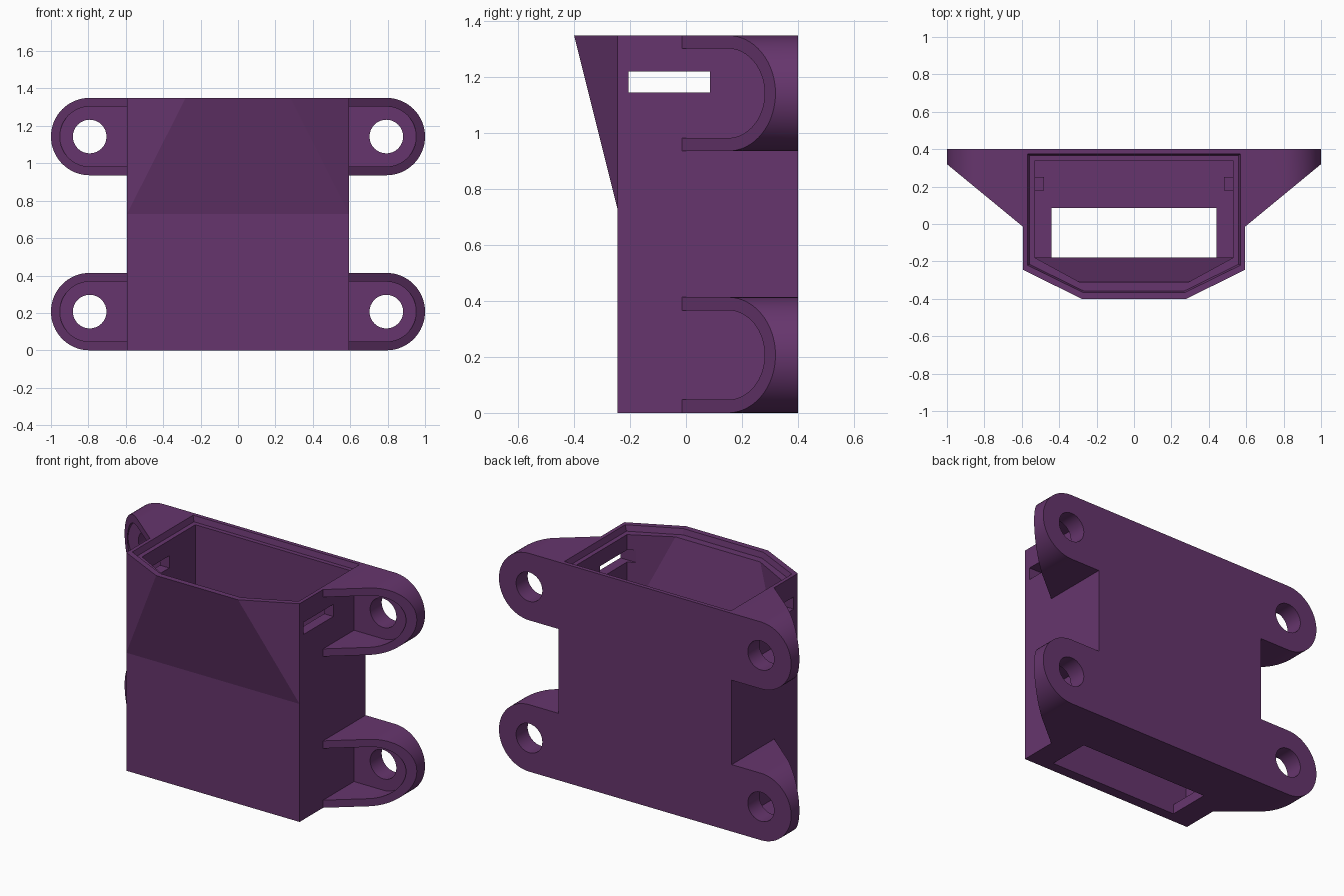
import bpy, bmesh, math
from mathutils import Vector

if "Cube" in bpy.data.objects:
    bpy.data.objects.remove(bpy.data.objects["Cube"])

purple = bpy.data.materials.new("purple plastic")
purple.diffuse_color = (0.133, 0.036, 0.153, 1)
purple.use_nodes = True
purple.node_tree.nodes["Principled BSDF"].inputs["Base Color"].default_value = purple.diffuse_color

W, BACK, FRONT, TOP = 0.593, 0.4, -0.245, 1.35
EAR_X, EAR_R, HOLE_R = 0.793, 0.207, 0.09


def finish(name, bm):
    bmesh.ops.recalc_face_normals(bm, faces=bm.faces)
    me = bpy.data.meshes.new(name)
    bm.to_mesh(me)
    bm.free()
    me.materials.append(purple)
    ob = bpy.data.objects.new(name, me)
    bpy.context.collection.objects.link(ob)
    return ob


def hull(name, pts):
    bm = bmesh.new()
    for p in pts:
        bm.verts.new(p)
    bmesh.ops.convex_hull(bm, input=bm.verts)
    loose = [v for v in bm.verts if not v.link_faces]
    bmesh.ops.delete(bm, geom=loose, context='VERTS')
    bmesh.ops.dissolve_limit(bm, angle_limit=0.01, verts=bm.verts, edges=bm.edges)
    return finish(name, bm)


def corners(x0, x1, y0, y1, z0, z1):
    return [(x, y, z) for x in (x0, x1) for y in (y0, y1) for z in (z0, z1)]


def box(name, *dims):
    return hull(name, corners(*dims))


def flare(name, w, y, z0, z1, nose_w, nose_y):
    """Upper block whose front edge leans out to a narrower nose."""
    return hull(name, corners(-w, w, y, 0.2, z0, z1) + [(-nose_w, nose_y, z1), (nose_w, nose_y, z1)])


def prism(name, pts, y0, y1, slope=None):
    """Extrude an (x, z) outline along y, optionally trimmed by a sloping plane."""
    bm = bmesh.new()
    f = bm.faces.new([bm.verts.new((x, y0, z)) for x, z in pts])
    ext = bmesh.ops.extrude_face_region(bm, geom=[f])
    new = [v for v in ext["geom"] if isinstance(v, bmesh.types.BMVert)]
    bmesh.ops.translate(bm, verts=new, vec=(0, y1 - y0, 0))
    bmesh.ops.recalc_face_normals(bm, faces=bm.faces)
    if slope:
        co, no = slope
        geom = bm.verts[:] + bm.edges[:] + bm.faces[:]
        cut = bmesh.ops.bisect_plane(bm, geom=geom, plane_co=co, plane_no=no, clear_outer=True)
        edges = [e for e in cut["geom_cut"] if isinstance(e, bmesh.types.BMEdge)]
        bmesh.ops.contextual_create(bm, geom=edges)
    return finish(name, bm)


def combine(target, tool, op):
    mod = target.modifiers.new(op, 'BOOLEAN')
    mod.object, mod.operation, mod.solver = tool, op, 'EXACT'
    bpy.context.view_layer.objects.active = target
    bpy.ops.object.modifier_apply(modifier=mod.name)
    bpy.data.objects.remove(tool)


def tab(side, x0, zc, r, n=32):
    """Outline of a tab with a round outer end."""
    arc = [(-math.pi / 2 + math.pi * i / n) for i in range(n + 1)]
    pts = [(x0, zc - r)] + [(EAR_X + r * math.cos(a), zc + r * math.sin(a)) for a in arc] + [(x0, zc + r)]
    return [(side * x, z) for x, z in pts]


# Housing: straight box with the upper front flaring out
body = box("housing", -W, W, FRONT, BACK, 0, TOP)
combine(body, flare("front_flare", W, FRONT, 0.73, TOP, 0.28, -0.4), 'UNION')

# Four mounting ears: sloped rim, pocket and screw hole
for side in (-1, 1):
    for zc in (EAR_R, TOP - EAR_R):
        slope = (Vector((side * W, -0.015, 0)), Vector((side * 0.335, -0.407, 0)))
        ear = prism("ear", tab(side, 0.56, zc, EAR_R), -0.1, BACK, slope)
        combine(ear, prism("pocket", tab(side, W, zc, 0.16), -0.2, 0.287), 'DIFFERENCE')
        ring = [(side * EAR_X + HOLE_R * math.cos(a), zc + HOLE_R * math.sin(a))
                for a in (math.tau * i / 32 for i in range(32))]
        combine(ear, prism("hole", ring, 0.1, 0.5), 'DIFFERENCE')
        combine(body, ear, 'UNION')

# Inner cavity following the flare
cavity = box("cavity", -0.53, 0.53, -0.18, 0.34, 0.06, TOP + 0.01)
combine(cavity, flare("cavity_flare", 0.53, -0.18, 0.77, TOP + 0.01, 0.27, -0.322), 'UNION')
combine(body, cavity, 'DIFFERENCE')

# Lid recess around the top, slightly tapered
lip = [(-0.57, 0.375), (-0.57, -0.22), (-0.275, -0.365), (0.275, -0.365), (0.57, -0.22), (0.57, 0.375)]
combine(body, hull("lid_recess", [(x * s, y * s, z) for x, y in lip
                                  for s, z in ((0.98, TOP - 0.035), (1, TOP), (1, TOP + 0.02))]), 'DIFFERENCE')

# Floor opening and the strap slot through both sides
combine(body, box("floor_opening", -0.44, 0.44, -0.18, 0.085, -0.1, 0.1), 'DIFFERENCE')
combine(body, box("side_slot", -0.7, 0.7, -0.205, 0.085, 1.145, 1.22), 'DIFFERENCE')

# Small inner clips
for side, label in ((-1, "left"), (1, "right")):
    xs = sorted((side * 0.48, side * 0.535))
    box(label + "_clip", xs[0], xs[1], 0.18, 0.25, 0.05, 0.15)

bpy.ops.object.select_all(action='DESELECT')
body.select_set(True)
bpy.context.view_layer.objects.active = body
bpy.ops.object.shade_smooth_by_angle(angle=math.radians(12))
